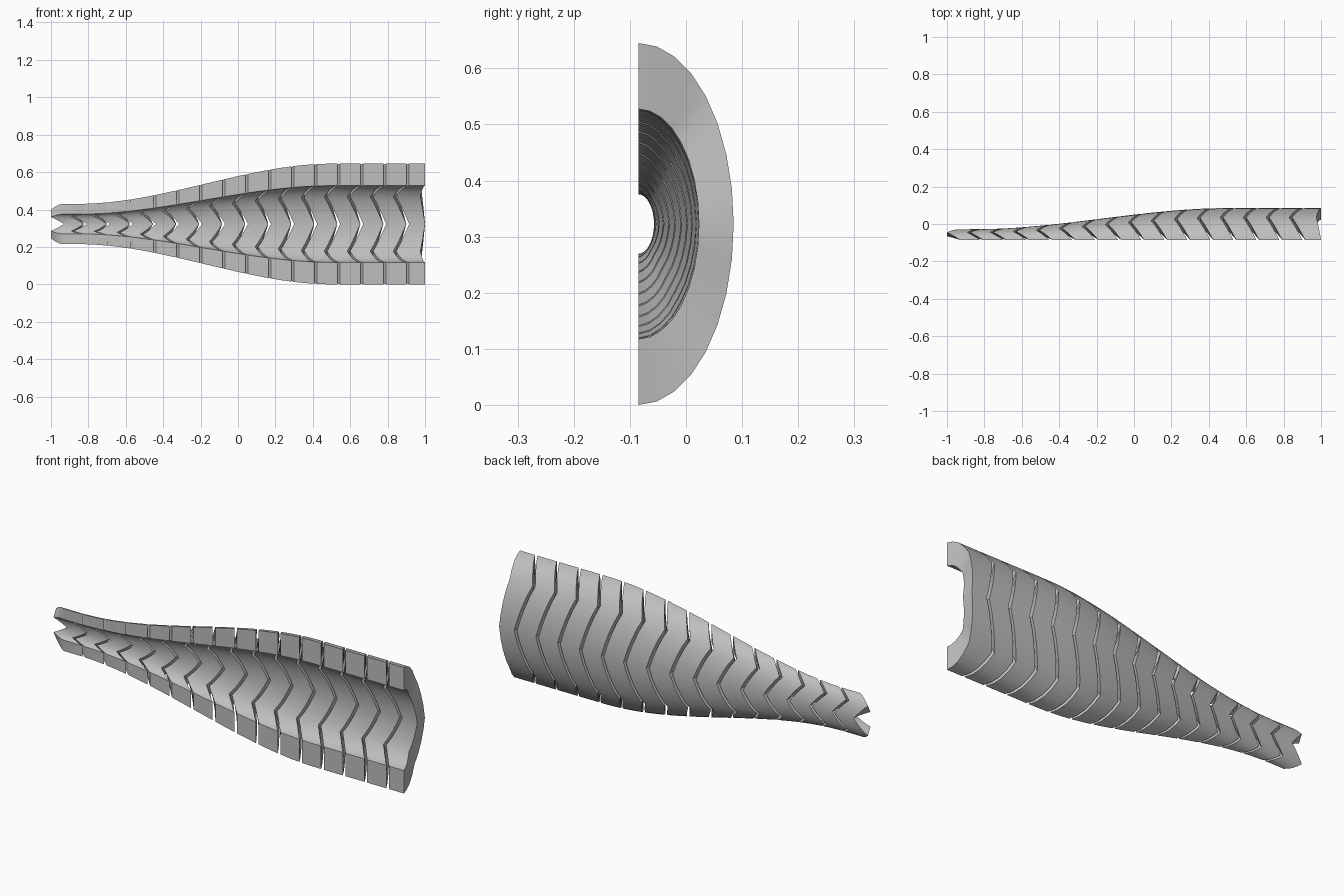
import bpy, bmesh, math

cube = bpy.data.objects.get("Cube")
if cube:
    bpy.data.objects.remove(cube, do_unlink=True)

SEGMENTS = 16            # facets around the half shell
SLATS = 16
PITCH = 0.123
GAP = 0.015
FIRST = -0.93
ZIGZAG = 0.07            # chevron depth along the length
DEPTH = 0.17             # shell depth at the wide end
HALF_HEIGHT = 0.3225     # shell half height at the wide end

grey = bpy.data.materials.new("matte_grey")
grey.use_nodes = True
grey.diffuse_color = (0.52, 0.52, 0.52, 1)
grey.node_tree.nodes["Principled BSDF"].inputs["Base Color"].default_value = (0.52, 0.52, 0.52, 1)


def flare(x, narrow, wide):
    """Half height of the shell, easing from the narrow to the wide end."""
    t = min(max((x + 0.85) / 1.35, 0), 1)
    return narrow + (wide - narrow) * t * t * (3 - 2 * t)


def chevron(angle):
    """Zero at the rims and the spine, one half way between them."""
    quarter = math.pi / 4
    return 1 - abs(abs(angle) - quarter) / quarter


def shell_point(x, angle, narrow, wide):
    r = flare(x, narrow, wide)
    return (x,
            -DEPTH / 2 + r * math.cos(angle) * DEPTH / HALF_HEIGHT,
            HALF_HEIGHT + r * math.sin(angle))


def make_slat(name, start, end, end_zigzag):
    bm = bmesh.new()
    rings = []
    for i in range(SEGMENTS + 1):
        angle = math.pi * (i / SEGMENTS - 0.5)
        a = start - ZIGZAG * chevron(angle)
        b = end - end_zigzag * chevron(angle)
        xs = [a, (a + b) / 2, b]
        outer = [shell_point(x, angle, 0.108, HALF_HEIGHT) for x in xs]
        inner = [shell_point(x, angle, 0.053, 0.205) for x in reversed(xs)]
        rings.append([bm.verts.new(p) for p in outer + inner])
    # Skin between neighbouring sections, then close both rims
    for r0, r1 in zip(rings, rings[1:]):
        for k in range(len(r0)):
            n = (k + 1) % len(r0)
            bm.faces.new((r0[k], r0[n], r1[n], r1[k]))
    bm.faces.new(rings[0])
    bm.faces.new(rings[-1])
    bmesh.ops.recalc_face_normals(bm, faces=bm.faces)
    mesh = bpy.data.meshes.new(name)
    bm.to_mesh(mesh)
    bm.free()
    mesh.materials.append(grey)
    obj = bpy.data.objects.new(name, mesh)
    bpy.context.collection.objects.link(obj)
    return obj


# Row of chevron slats; the last one is trimmed at the wide end
slats = []
for i in range(SLATS):
    start = FIRST + i * PITCH
    last = i == SLATS - 1
    end = 1.0 if last else start + PITCH - GAP
    slats.append(make_slat(f"chevron_slat_{i + 1}", start, end, 0.025 if last else ZIGZAG))

bpy.ops.object.select_all(action='DESELECT')
for obj in slats:
    obj.select_set(True)
bpy.context.view_layer.objects.active = slats[0]
bpy.ops.object.shade_smooth_by_angle(angle=math.radians(30))
